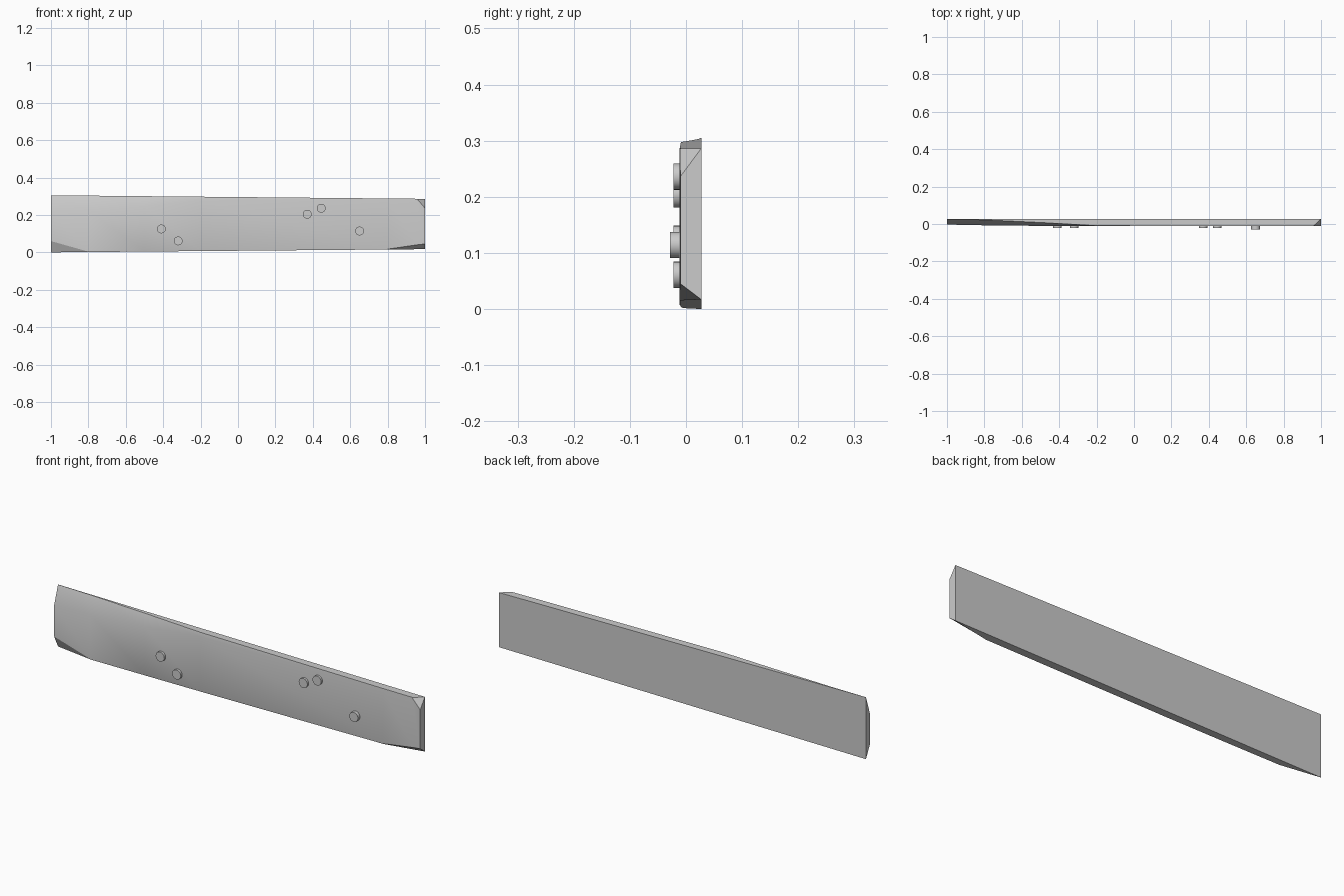
import bpy, bmesh, math

if "Cube" in bpy.data.objects:
    bpy.data.objects.remove(bpy.data.objects["Cube"])

BACK = 0.0275


def finish(name, bm, angle):
    bmesh.ops.recalc_face_normals(bm, faces=bm.faces)
    me = bpy.data.meshes.new(name)
    bm.to_mesh(me)
    bm.free()
    ob = bpy.data.objects.new(name, me)
    bpy.context.collection.objects.link(ob)
    bpy.ops.object.select_all(action='DESELECT')
    bpy.context.view_layer.objects.active = ob
    ob.select_set(True)
    bpy.ops.object.shade_smooth_by_angle(angle=math.radians(angle))
    return ob


# Plank: stations of x, front y, top-edge y, top drop, bottom-edge y, bottom rise
stations = [
    (-1.00, -0.003, 0.027, 0.090, 0.027, 0.060),
    (-0.80, -0.007, 0.022, 0.080, -0.006, 0.002),
    (-0.50, -0.010, 0.008, 0.055, -0.009, 0.002),
    (-0.20, -0.0115, -0.009, 0.020, -0.011, 0.002),
    (0.80, -0.0115, -0.011, 0.004, -0.011, 0.002),
    (0.96, -0.0110, -0.010, 0.004, 0.019, 0.024),
    (1.00, -0.0100, 0.027, 0.050, 0.027, 0.028),
]
bm = bmesh.new()
rings = []
for x, yf, yt, drop, yb, rise in stations:
    t = (x + 1) / 2
    zb, zt = 0.017 * t, 0.305 - 0.019 * t
    profile = [(BACK, zb), (BACK, zt), (yt, zt),
               (yf, zt - drop), (yf, zb + rise), (yb, zb)]
    rings.append([bm.verts.new((x, y, z)) for y, z in profile])
for a, b in zip(rings, rings[1:]):
    for i in range(6):
        j = (i + 1) % 6
        bm.faces.new((a[i], a[j], b[j], b[i]))
bm.faces.new(rings[0])
bm.faces.new(rings[-1])
finish("plank", bm, 25)

# Nail heads: x, z, front y
nails = [(-0.41, 0.125, -0.022), (-0.32, 0.061, -0.022), (0.37, 0.204, -0.022),
         (0.445, 0.236, -0.022), (0.65, 0.114, -0.0285)]
for n, (x, z, y) in enumerate(nails, 1):
    bm = bmesh.new()
    r = 0.0235
    rings = [[bm.verts.new((x + r * math.cos(k * math.tau / 24), yy,
                            z + r * math.sin(k * math.tau / 24)))
              for k in range(24)] for yy in (y, 0.004)]
    for k in range(24):
        j = (k + 1) % 24
        bm.faces.new((rings[0][k], rings[0][j], rings[1][j], rings[1][k]))
    for ring in rings:
        bm.faces.new(ring)
    finish(f"nail_head_{n}", bm, 30)
